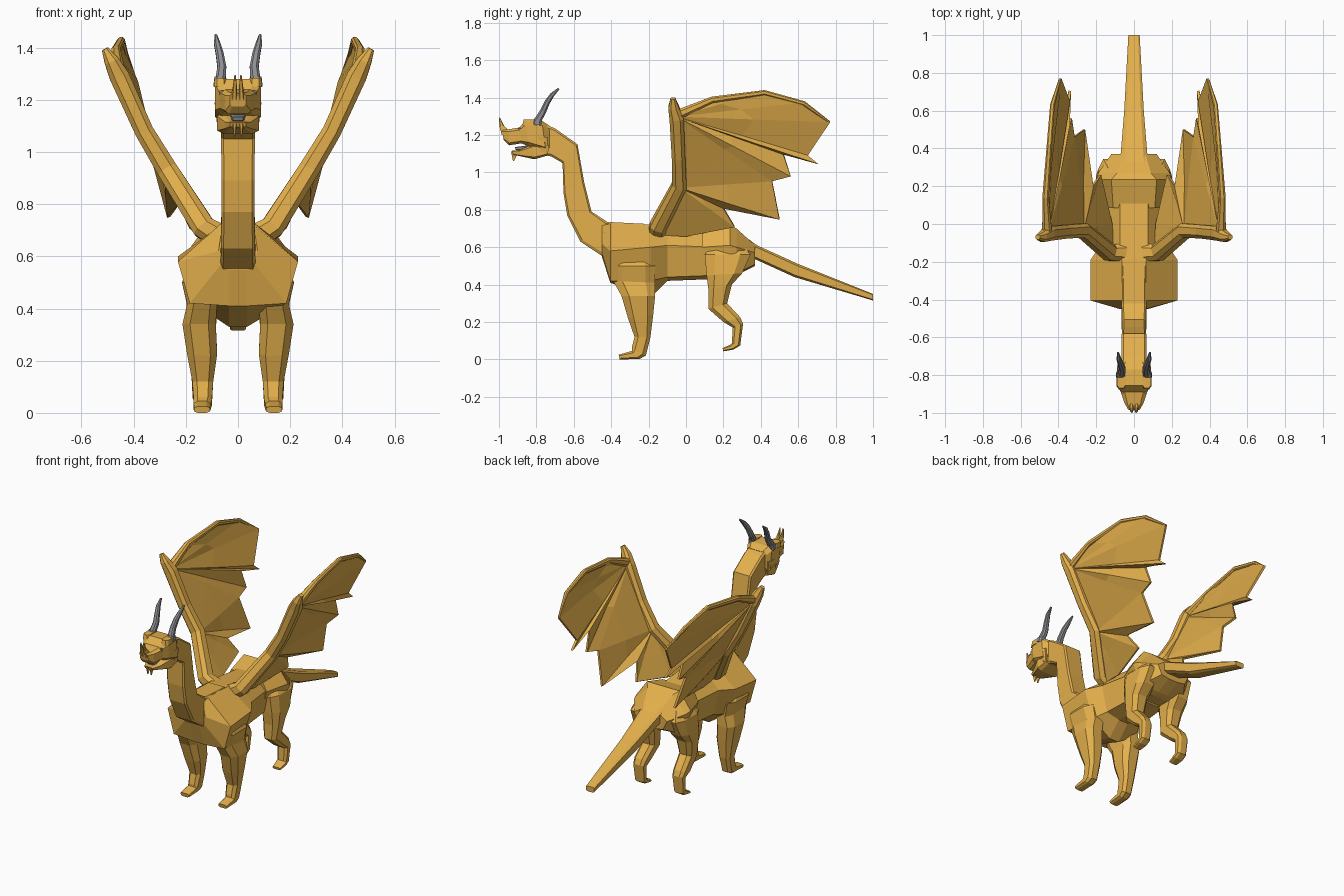
import bpy, bmesh
from mathutils import Vector as V


def material(name, rgb):
    m = bpy.data.materials.new(name)
    m.diffuse_color = (*rgb, 1)
    return m


GOLD = material("gold_scales", (0.77, 0.43, 0.072))
GREY = material("horn_grey", (0.27, 0.27, 0.29))


def finish(name, bm, mat, mirror=False):
    bmesh.ops.recalc_face_normals(bm, faces=bm.faces)
    me = bpy.data.meshes.new(name)
    bm.to_mesh(me)
    bm.free()
    me.materials.append(mat)
    ob = bpy.data.objects.new(name, me)
    bpy.context.collection.objects.link(ob)
    if mirror:
        md = ob.modifiers.new("mirror", 'MIRROR')
        md.use_mirror_merge = False
    return ob


def ring(c, u, v, k=0.6):
    """Chamfered rectangle around c with half-axes u and v."""
    c, u, v = V(c), V(u), V(v)
    s = [(1, -k), (1, k), (k, 1), (-k, 1), (-1, k), (-1, -k), (-k, -1), (k, -1)]
    return [c + u * a + v * b for a, b in s]


def loft(name, rings, mat=GOLD, mirror=False):
    bm = bmesh.new()
    vs = [[bm.verts.new(p) for p in r] for r in rings]
    n = len(vs[0])
    for a, b in zip(vs, vs[1:]):
        for i in range(n):
            j = (i + 1) % n
            bm.faces.new((a[i], a[j], b[j], b[i]))
    bm.faces.new(vs[0])
    bm.faces.new(vs[-1])
    return finish(name, bm, mat, mirror)


def spine(name, secs, k=0.7, mat=GOLD):
    """Loft on the centre plane: half width, top (y, z), bottom (y, z)."""
    rs = []
    for w, ty, tz, by, bz in secs:
        t, b = V((0, ty, tz)), V((0, by, bz))
        rs.append(ring((t + b) / 2, (w, 0, 0), (t - b) / 2, k))
    return loft(name, rs, mat)


def limb(name, secs, mat=GOLD):
    """Mirrored leg: x inner, x outer, front (y, z), back (y, z)."""
    rs = []
    for x0, x1, fy, fz, by, bz in secs:
        f, b = V((0, fy, fz)), V((0, by, bz))
        c = (f + b) / 2 + V(((x0 + x1) / 2, 0, 0))
        rs.append(ring(c, ((x1 - x0) / 2, 0, 0), (b - f) / 2, 0.55))
    return loft(name, rs, mat, True)


def tube(name, pts, mat=GOLD):
    """Mirrored tapered bar along x, y, z, radius points."""
    axis = V(pts[-1][:3]) - V(pts[0][:3])
    side = V((1, 0, 0)) if abs(axis.x) < 0.3 * axis.length else V((0, 1, 0))
    rs = []
    for i, p in enumerate(pts):
        d = V(pts[min(i + 1, len(pts) - 1)][:3]) - V(pts[max(i - 1, 0)][:3])
        u = d.cross(side).normalized()
        rs.append(ring(p[:3], u * p[3], d.cross(u).normalized() * p[3], 0.5))
    return loft(name, rs, mat, True)


# Neck and tail
spine("neck", [(0.065, -0.77, 1.265, -0.80, 1.10), (0.065, -0.70, 1.235, -0.72, 1.085),
               (0.065, -0.58, 1.15, -0.66, 1.05), (0.063, -0.545, 0.95, -0.655, 0.89),
               (0.063, -0.505, 0.79, -0.635, 0.77), (0.065, -0.42, 0.735, -0.565, 0.63),
               (0.068, -0.22, 0.725, -0.40, 0.52)], 0.85)
spine("tail", [(0.085, 0.27, 0.69, 0.27, 0.52), (0.07, 0.38, 0.61, 0.36, 0.54),
               (0.052, 0.60, 0.51, 0.58, 0.44), (0.03, 1.0, 0.35, 1.0, 0.315)])


# Torso: y, spine half width, top z, flank half width, flank z, low half width, low z, keel z
def torso(name, secs):
    rs = []
    for y, tw, tz, w, z, lw, lz, kz in secs:
        half = [(tw, tz), (w, z), (lw, lz), (0.035, kz)]
        rs.append([V((x, y, h)) for x, h in half] + [V((-x, y, h)) for x, h in reversed(half)])
    return loft(name, rs)


torso("chest", [(-0.45, 0.06, 0.72, 0.075, 0.62, 0.065, 0.57, 0.55),
                (-0.405, 0.06, 0.73, 0.23, 0.58, 0.185, 0.42, 0.41),
                (-0.19, 0.065, 0.72, 0.23, 0.60, 0.17, 0.42, 0.33),
                (-0.10, 0.075, 0.71, 0.17, 0.61, 0.13, 0.44, 0.42),
                (0.16, 0.075, 0.68, 0.13, 0.60, 0.11, 0.45, 0.43)])
torso("hips", [(0.085, 0.11, 0.68, 0.15, 0.60, 0.11, 0.46, 0.44),
               (0.235, 0.12, 0.72, 0.20, 0.61, 0.16, 0.45, 0.44),
               (0.27, 0.09, 0.70, 0.19, 0.60, 0.16, 0.46, 0.45),
               (0.37, 0.06, 0.61, 0.12, 0.57, 0.09, 0.51, 0.50)])

# Legs
limb("front_leg", [(0.09, 0.18, -0.37, 0.57, -0.20, 0.58), (0.08, 0.215, -0.40, 0.50, -0.165, 0.50),
                   (0.08, 0.195, -0.39, 0.42, -0.165, 0.41), (0.085, 0.213, -0.345, 0.34, -0.165, 0.34),
                   (0.08, 0.195, -0.31, 0.22, -0.175, 0.24), (0.095, 0.175, -0.275, 0.12, -0.19, 0.12),
                   (0.10, 0.17, -0.29, 0.06, -0.215, 0.02), (0.105, 0.17, -0.29, 0.045, -0.25, 0.002),
                   (0.108, 0.168, -0.36, 0.025, -0.355, 0.0)])
limb("hind_leg", [(0.08, 0.155, 0.13, 0.60, 0.30, 0.62), (0.07, 0.19, 0.10, 0.56, 0.345, 0.56),
                  (0.07, 0.20, 0.11, 0.45, 0.30, 0.46), (0.08, 0.195, 0.12, 0.37, 0.245, 0.40),
                  (0.09, 0.18, 0.12, 0.27, 0.22, 0.30), (0.10, 0.185, 0.20, 0.20, 0.29, 0.225),
                  (0.105, 0.18, 0.25, 0.17, 0.305, 0.19), (0.11, 0.175, 0.245, 0.085, 0.29, 0.075),
                  (0.11, 0.175, 0.235, 0.078, 0.255, 0.053), (0.115, 0.17, 0.195, 0.06, 0.20, 0.043)])

# Wing arm and leading edge
tube("wing_arm", [(0.06, -0.15, 0.67, 0.05), (0.13, -0.15, 0.71, 0.045), (0.27, -0.035, 0.93, 0.04),
                  (0.36, -0.04, 1.08, 0.036), (0.455, -0.05, 1.29, 0.038), (0.485, -0.067, 1.35, 0.028),
                  (0.51, -0.07, 1.395, 0.013)])
tube("wing_leading_edge", [(0.46, -0.04, 1.31, 0.026), (0.468, 0.14, 1.388, 0.017),
                           (0.448, 0.42, 1.426, 0.014), (0.432, 0.63, 1.369, 0.012),
                           (0.392, 0.765, 1.27, 0.006)])

# Wing membrane: fans from the wrist and elbow, bowed out half way
wrist, elbow = V((0.46, -0.05, 1.3)), V((0.27, -0.03, 0.92))
outer = [(0.468, 0.14, 1.40), (0.45, 0.42, 1.435), (0.435, 0.635, 1.375), (0.39, 0.77, 1.27),
         (0.345, 0.65, 1.09), (0.34, 0.705, 1.045), (0.345, 0.52, 1.10), (0.335, 0.56, 0.98),
         (0.32, 0.46, 0.955)]
lower = [(0.32, 0.46, 0.955), (0.265, 0.5, 0.75), (0.22, 0.20, 0.81), (0.18, 0.26, 0.71),
         (0.12, 0.0, 0.66), (0.11, -0.17, 0.67)]
bm = bmesh.new()
ends = []
for hub, edge, bow in ((wrist, outer, 0.01), (elbow, lower, 0.005)):
    h = bm.verts.new(hub)
    out = [bm.verts.new(p) for p in edge]
    mid = [bm.verts.new((hub + V(p)) / 2 + V((bow * (1 if i % 2 else -0.3), 0, 0)))
           for i, p in enumerate(edge)]
    for i in range(len(edge) - 1):
        bm.faces.new((h, mid[i], mid[i + 1]))
        bm.faces.new((mid[i], out[i], out[i + 1], mid[i + 1]))
    ends.append((h, out, mid))
# Panel joining the two fans
(hw, ow, mw), (he, oe, me_) = ends
bm.faces.new((hw, mw[-1], he))
bm.faces.new((mw[-1], me_[0], he))
bm.faces.new((mw[-1], ow[-1], oe[0], me_[0]))
bmesh.ops.remove_doubles(bm, verts=bm.verts, dist=0.0005)
membrane = finish("wing_membrane", bm, GOLD, True)
sol = membrane.modifiers.new("thickness", 'SOLIDIFY')
sol.thickness, sol.offset = 0.014, 0

# Head
spine("skull", [(0.065, -0.73, 1.25, -0.73, 1.11), (0.088, -0.77, 1.275, -0.75, 1.11),
                (0.088, -0.855, 1.28, -0.84, 1.14), (0.07, -0.89, 1.24, -0.88, 1.155),
                (0.05, -0.95, 1.23, -0.945, 1.145), (0.03, -0.985, 1.225, -0.975, 1.175)])
spine("lower_jaw", [(0.075, -0.73, 1.15, -0.74, 1.09), (0.08, -0.82, 1.15, -0.81, 1.07),
                    (0.05, -0.89, 1.12, -0.88, 1.085), (0.03, -0.935, 1.115, -0.925, 1.095)])
limb("nose_spike", [(0.003, 0.026, -0.985, 1.20, -0.95, 1.225), (0.004, 0.02, -0.997, 1.245, -0.973, 1.25),
                    (0.008, 0.014, -1.0, 1.29, -0.995, 1.295)])
limb("chin_spike", [(0.004, 0.022, -0.935, 1.11, -0.90, 1.10), (0.009, 0.015, -0.925, 1.06, -0.92, 1.06)])
limb("brow", [(0.04, 0.093, -0.875, 1.25, -0.80, 1.25), (0.045, 0.09, -0.868, 1.283, -0.80, 1.284)])
limb("cheek_spike", [(0.065, 0.09, -0.80, 1.19, -0.74, 1.19), (0.07, 0.08, -0.77, 1.11, -0.74, 1.10)])

# Mouth, eyes and horns
spine("tongue", [(0.03, -0.84, 1.145, -0.84, 1.115), (0.02, -0.915, 1.135, -0.91, 1.12)], mat=GREY)
limb("eye", [(0.045, 0.07, -0.896, 1.236, -0.88, 1.236), (0.045, 0.07, -0.896, 1.218, -0.88, 1.218)], GREY)
limb("horn_base", [(0.05, 0.094, -0.825, 1.262, -0.775, 1.25), (0.05, 0.09, -0.81, 1.29, -0.77, 1.283)], GREY)
tube("horn", [(0.068, -0.80, 1.265, 0.02), (0.062, -0.765, 1.325, 0.017), (0.07, -0.742, 1.375, 0.015),
              (0.08, -0.715, 1.415, 0.012), (0.085, -0.68, 1.448, 0.005)], GREY)
